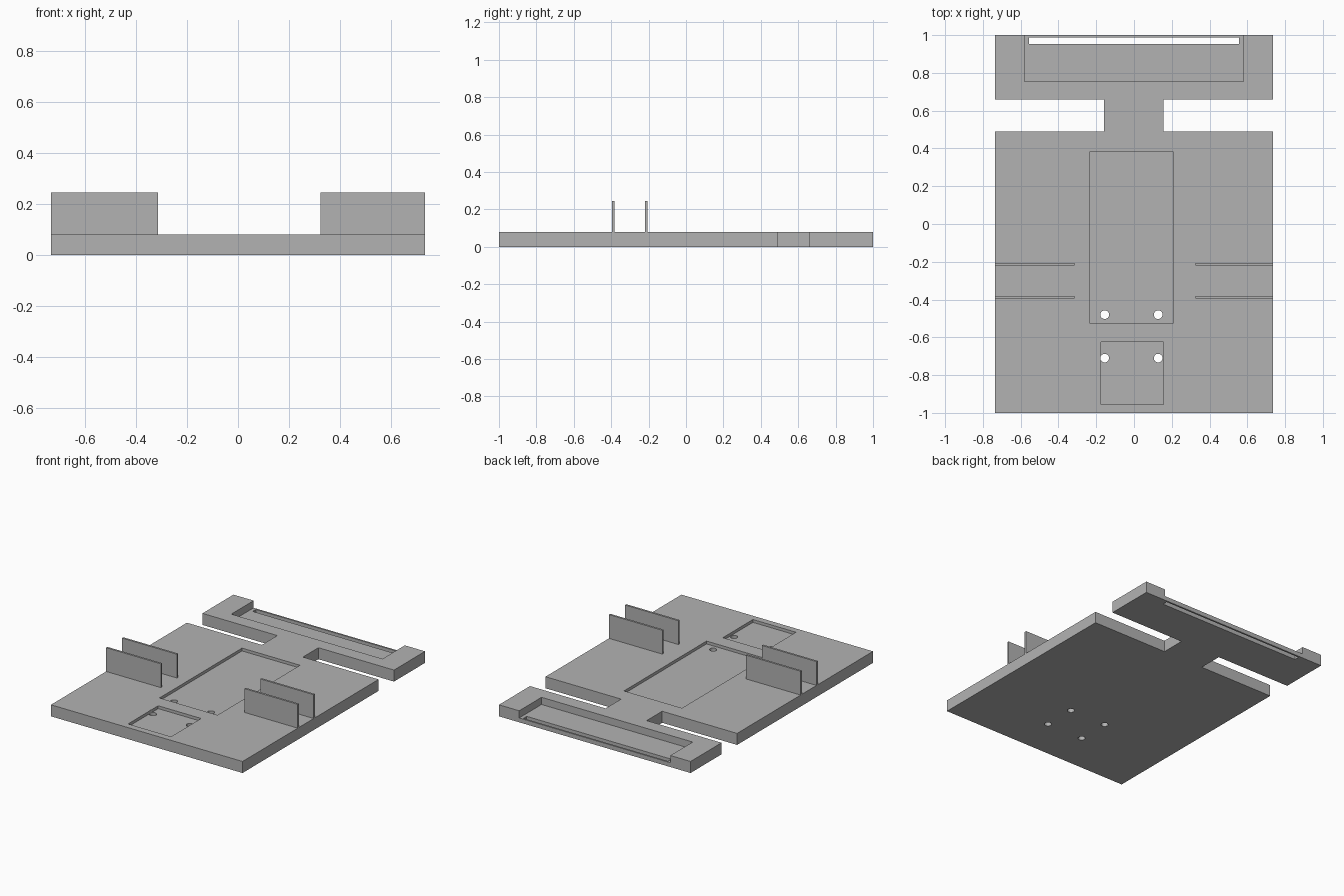
import bpy
import bmesh

if "Cube" in bpy.data.objects:
    bpy.data.objects.remove(bpy.data.objects["Cube"], do_unlink=True)

THICK = 0.08
HALF = 0.735

grey = bpy.data.materials.new("mid_grey")
grey.use_nodes = True
grey.diffuse_color = (0.45, 0.45, 0.45, 1)
grey.node_tree.nodes["Principled BSDF"].inputs["Base Color"].default_value = grey.diffuse_color


def prism(name, outline, z0, z1):
    """Extrude a flat outline between two heights."""
    bm = bmesh.new()
    face = bm.faces.new([bm.verts.new((x, y, z0)) for x, y in outline])
    top = bmesh.ops.extrude_face_region(bm, geom=[face])["geom"]
    for v in top:
        if isinstance(v, bmesh.types.BMVert):
            v.co.z = z1
    bmesh.ops.recalc_face_normals(bm, faces=bm.faces)
    mesh = bpy.data.meshes.new(name)
    bm.to_mesh(mesh)
    bm.free()
    mesh.materials.append(grey)
    obj = bpy.data.objects.new(name, mesh)
    bpy.context.collection.objects.link(obj)
    return obj


def box(name, x0, x1, y0, y1, z0, z1):
    return prism(name, [(x0, y0), (x1, y0), (x1, y1), (x0, y1)], z0, z1)


def cut(target, cutter):
    """Subtract the cutter, then remove it."""
    mod = target.modifiers.new("cut", "BOOLEAN")
    mod.operation = "DIFFERENCE"
    mod.solver = "EXACT"
    mod.object = cutter
    bpy.context.view_layer.objects.active = target
    bpy.ops.object.modifier_apply(modifier=mod.name)
    bpy.data.objects.remove(cutter, do_unlink=True)


# Base plate with a narrow neck joining the rear bar
plate = prism("base_plate", [
    (-HALF, -1), (HALF, -1), (HALF, 0.49), (0.155, 0.49), (0.155, 0.66), (HALF, 0.66),
    (HALF, 1), (-HALF, 1), (-HALF, 0.66), (-0.16, 0.66), (-0.16, 0.49), (-HALF, 0.49)],
    0, THICK)

# Shallow pockets, the open rear recess and its through slot
cut(plate, box("main_pocket_cutter", -0.235, 0.21, -0.525, 0.38, THICK - 0.02, 0.2))
cut(plate, box("front_pocket_cutter", -0.175, 0.155, -0.955, -0.625, THICK - 0.02, 0.2))
cut(plate, box("rear_recess_cutter", -0.58, 0.58, 0.755, 1.1, THICK - 0.05, 0.2))
cut(plate, box("rear_slot_cutter", -0.555, 0.555, 0.953, 0.988, -0.1, 0.2))

# Four screw holes
for x in (-0.155, 0.128):
    for y in (-0.48, -0.71):
        bpy.ops.mesh.primitive_cylinder_add(vertices=32, radius=0.023, depth=0.5, location=(x, y, 0))
        cut(plate, bpy.context.object)

# Two pairs of upright fins
for side, x0, x1 in (("right", -HALF, -0.315), ("left", 0.325, HALF)):
    for place, y in (("front", -0.395), ("rear", -0.22)):
        box(f"{side}_{place}_fin", x0, x1, y, y + 0.014, THICK, 0.245)
